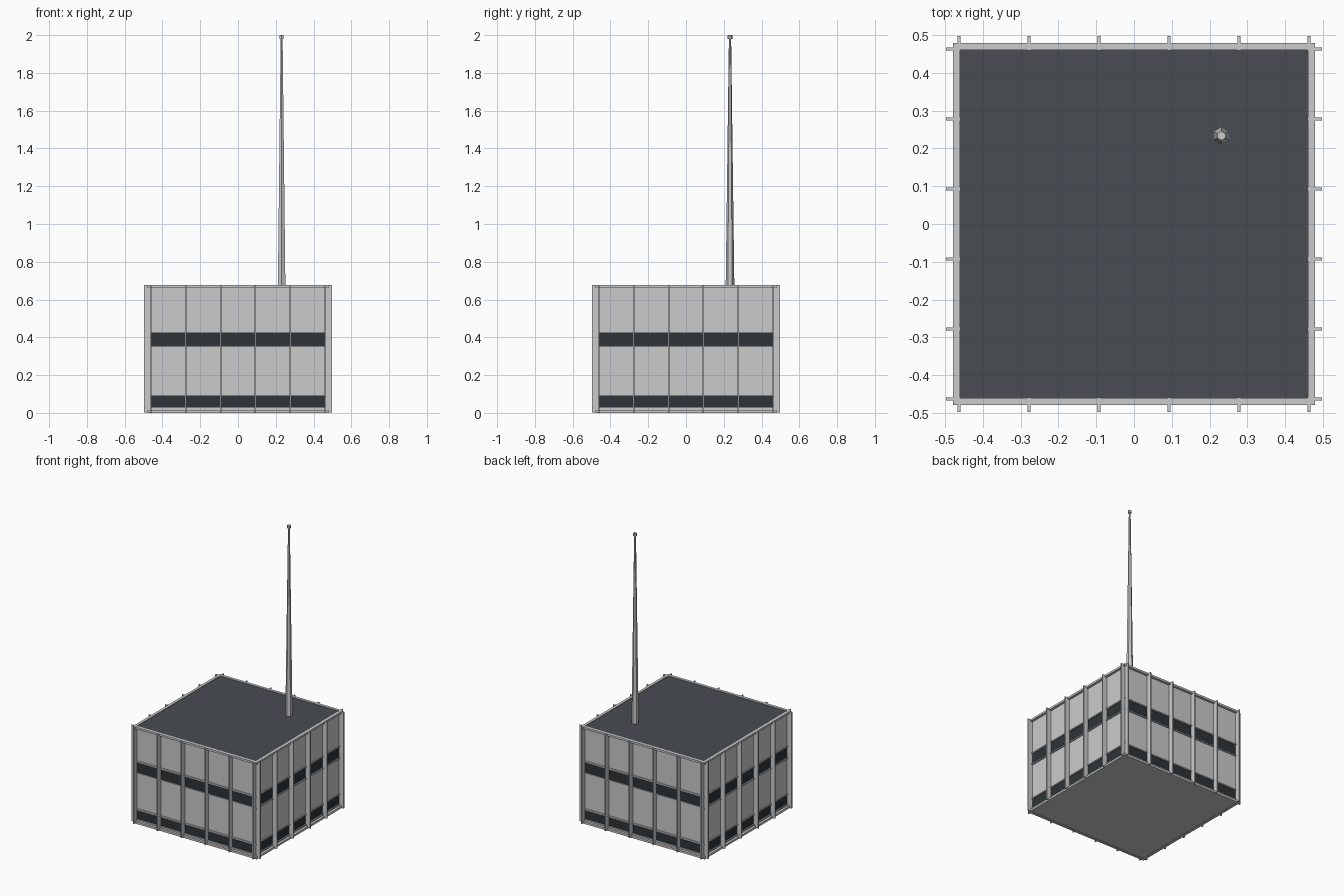
import bpy, bmesh, math
from mathutils import Matrix, Vector

if "Cube" in bpy.data.objects:
    bpy.data.objects.remove(bpy.data.objects["Cube"])


def material(name, color):
    m = bpy.data.materials.new(name)
    m.diffuse_color = (*color, 1)
    m.use_nodes = True
    m.node_tree.nodes["Principled BSDF"].inputs["Base Color"].default_value = m.diffuse_color
    return m


ROOF = material("roof_dark", (0.065, 0.072, 0.083))
GLASS = material("window_dark", (0.027, 0.034, 0.040))
WALL = 0.462          # half width of the wall planes
FIN_OUT = 0.497       # outer reach of the vertical fins


def finish(name, bm, mat=None):
    me = bpy.data.meshes.new(name)
    bm.to_mesh(me)
    bm.free()
    ob = bpy.data.objects.new(name, me)
    bpy.context.collection.objects.link(ob)
    if mat:
        me.materials.append(mat)
    return ob


def square(bm, h, z):
    return [bm.verts.new((x * h, y * h, z)) for x, y in ((-1, -1), (1, -1), (1, 1), (-1, 1))]


def loft(name, loops, mat=None, closed=False):
    """Join square loops given as (half width, z)."""
    bm = bmesh.new()
    rings = [square(bm, h, z) for h, z in loops]
    pairs = list(zip(rings, rings[1:]))
    if closed:
        pairs.append((rings[-1], rings[0]))
    for a, b in pairs:
        for i in range(4):
            j = (i + 1) % 4
            bm.faces.new((a[i], a[j], b[j], b[i]))
    return finish(name, bm, mat)


def frame(name, outer, inner, z0, z1):
    return loft(name, [(outer, z0), (outer, z1), (inner, z1), (inner, z0)], closed=True)


def slab(name, h, z, up, mat=None):
    bm = bmesh.new()
    v = square(bm, h, z)
    bm.faces.new(v if up else v[::-1])
    return finish(name, bm, mat)


# Wall bands, alternating panels and windows
levels = [0.0, 0.028, 0.093, 0.352, 0.427, 0.675]
for i, (z0, z1) in enumerate(zip(levels, levels[1:])):
    window = i % 2 == 1
    loft("window_band" if window else "wall_panels", [(WALL, z0), (WALL, z1)],
         GLASS if window else None)

# Roof and underside
slab("roof", WALL, 0.672, True, ROOF)
slab("underside", WALL, 0.002, False)

# Top and bottom rims, thin ledges around the windows
frame("top_rim", 0.479, 0.460, 0.662, 0.676)
frame("bottom_rim", 0.479, 0.460, 0.0, 0.014)
for z in (0.024, 0.096, 0.348, 0.430):
    frame("window_ledge", 0.469, 0.461, z - 0.004, z + 0.004)

# Vertical fins on all four sides
bm = bmesh.new()
for side in range(4):
    turn = Matrix.Rotation(side * math.pi / 2, 4, 'Z')
    for k in range(6):
        x = -0.464 + k * 0.464 * 2 / 5
        place = Matrix.Translation((x, -(WALL + FIN_OUT) / 2, 0.3395))
        size = Matrix.Diagonal((0.008, FIN_OUT - WALL + 0.004, 0.673, 1))
        bmesh.ops.create_cube(bm, size=1, matrix=turn @ place @ size)
low, high = (f(v.co.x for v in bm.verts) for f in (min, max))
fit = FIN_OUT / max(-low, high)
bmesh.ops.scale(bm, vec=Vector((fit, fit, 1)), verts=bm.verts)
finish("wall_fins", bm)


# Six sided antenna mast and cap
def mast_part(name, r0, r1, z0, z1):
    b = bmesh.new()
    turn = Matrix.Translation((0.231, 0.233, (z0 + z1) / 2)) @ Matrix.Rotation(math.pi / 6, 4, 'Z')
    bmesh.ops.create_cone(b, cap_ends=True, segments=6, radius1=r0, radius2=r1,
                          depth=z1 - z0, matrix=turn)
    # keep a corner pointing along y
    ys = [v.co.y for v in b.verts if v.co.z < z0 + 1e-4]
    if max(ys) - 0.233 < r0 * 0.95:
        bmesh.ops.rotate(b, cent=(0.231, 0.233, 0), verts=b.verts,
                         matrix=Matrix.Rotation(math.pi / 6, 3, 'Z'))
    finish(name, b)


mast_part("antenna_mast", 0.023, 0.006, 0.67, 1.982)
mast_part("antenna_cap", 0.012, 0.012, 1.98, 2.0)
